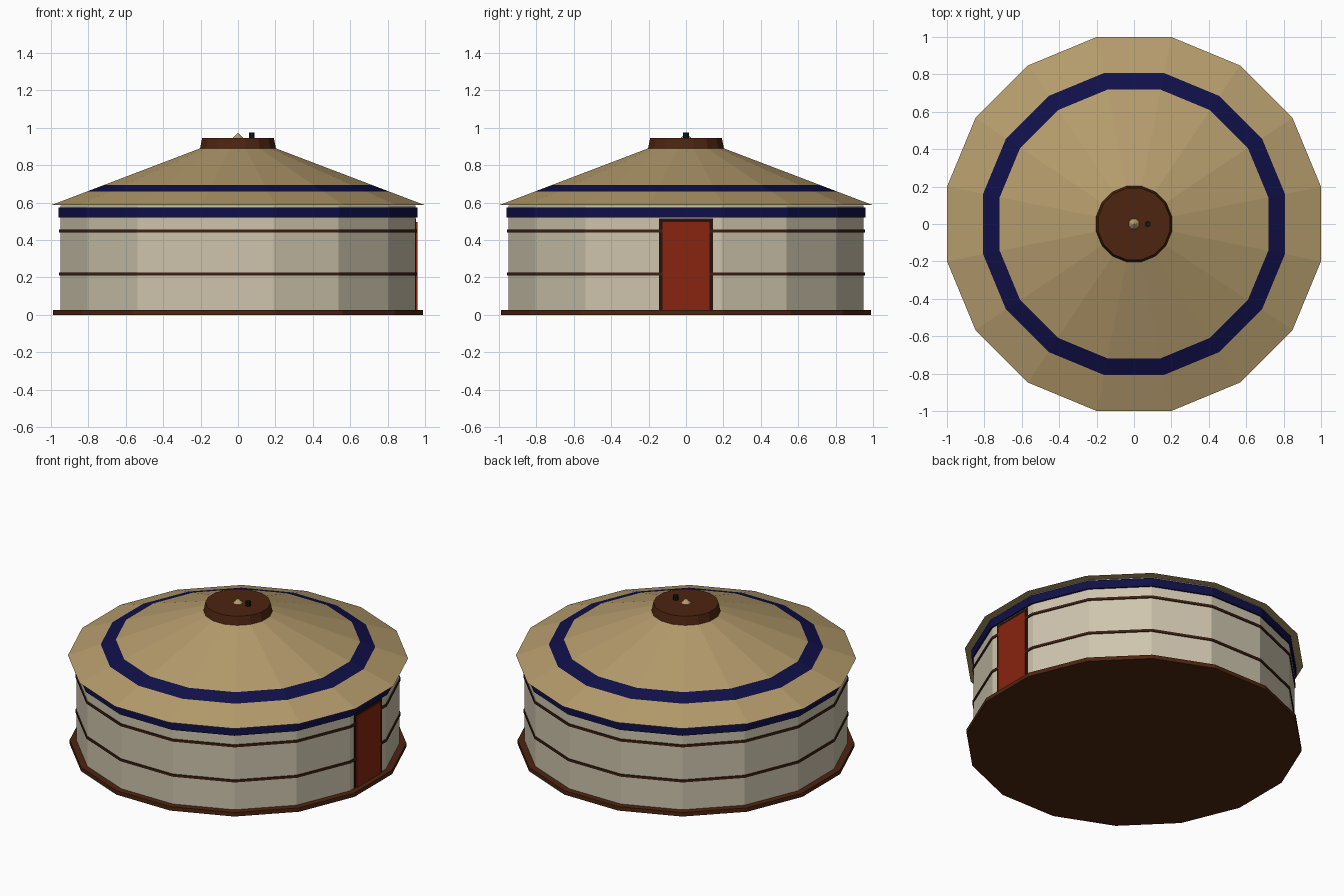
import bpy, bmesh, math

if "Cube" in bpy.data.objects:
    bpy.data.objects.remove(bpy.data.objects["Cube"])

SIDES = 16


def material(name, rgb):
    m = bpy.data.materials.new(name)
    m.diffuse_color = (*rgb, 1)
    m.use_nodes = True
    m.node_tree.nodes["Principled BSDF"].inputs["Base Color"].default_value = m.diffuse_color
    return m


CREAM = material("cream_felt", (0.62, 0.56, 0.42))
TAN = material("tan_canvas", (0.46, 0.33, 0.15))
BLUE = material("navy_trim", (0.005, 0.005, 0.065))
BROWN = material("brown_wood", (0.075, 0.018, 0.005))
ROPE = material("dark_rope", (0.045, 0.014, 0.006))
RED = material("red_door_paint", (0.25, 0.018, 0.005))
DARK = material("dark_door_frame", (0.018, 0.005, 0.003))
BLACK = material("black_iron", (0.008, 0.008, 0.008))


def lathe(name, profile, mats, sides=SIDES, closed=False, rule=None, loc=(0, 0, 0)):
    """Turn (apothem, z) points into a faceted solid with a flat side facing each axis."""
    bm = bmesh.new()
    k = 1 / math.cos(math.pi / sides)
    rings = []
    for r, z in profile:
        if r == 0:
            rings.append([bm.verts.new((0, 0, z))] * sides)
        else:
            angles = [2 * math.pi * (i + 0.5) / sides for i in range(sides)]
            rings.append([bm.verts.new((r * k * math.cos(a), r * k * math.sin(a), z)) for a in angles])
    pairs = list(zip(rings, rings[1:]))
    if closed:
        pairs.append((rings[-1], rings[0]))
    for low, high in pairs:
        for i in range(sides):
            j = (i + 1) % sides
            quad = list(dict.fromkeys((low[i], low[j], high[j], high[i])))
            bm.faces.new(quad)
    if not closed:
        for ring in (rings[0], rings[-1]):
            if len(set(ring)) > 1:
                bm.faces.new(ring)
    bmesh.ops.recalc_face_normals(bm, faces=bm.faces)
    if rule:
        for f in bm.faces:
            f.material_index = rule(f)
    return finish(name, bm, mats, loc)


def box(name, lo, hi, mat):
    bm = bmesh.new()
    bmesh.ops.create_cube(bm, size=1)
    for v in bm.verts:
        v.co = [l + (c + 0.5) * (h - l) for c, l, h in zip(v.co, lo, hi)]
    return finish(name, bm, [mat])


def finish(name, bm, mats, loc=(0, 0, 0)):
    mesh = bpy.data.meshes.new(name)
    bm.to_mesh(mesh)
    bm.free()
    for m in mats:
        mesh.materials.append(m)
    ob = bpy.data.objects.new(name, mesh)
    ob.location = loc
    bpy.context.collection.objects.link(ob)
    return ob


def band(name, inner, outer, z0, z1, mat):
    lathe(name, [(inner, z0), (outer, z0), (outer, z1), (inner, z1)], [mat], closed=True)


# Floor platform and felt wall
lathe("floor_platform", [(0.99, 0), (0.99, 0.026)], [BROWN])
lathe("felt_wall", [(0.95, 0.02), (0.95, 0.585)], [CREAM])

# Trim under the eave and two ropes around the wall
band("eave_trim", 0.94, 0.96, 0.52, 0.575, BLUE)
for label, z in (("lower", 0.217), ("upper", 0.449)):
    band(label + "_rope", 0.94, 0.956, z - 0.008, z + 0.008, ROPE)

# Roof, with a stripe cut into the slope
def roof_z(r):
    return 0.586 + (1 - r) * 0.381


def in_stripe(face):
    z = face.calc_center_median().z
    return 1 if roof_z(0.807) < z < roof_z(0.718) else 0


lathe("roof", [(r, roof_z(r)) for r in (1.0, 0.807, 0.718, 0.19)], [TAN, BLUE], rule=in_stripe)

# Crown ring, finial and stove pipe
lathe("crown_ring", [(0.203, 0.888), (0.192, 0.945)], [BROWN])
lathe("finial", [(0.03, 0.943), (0, 0.973)], [TAN], sides=8)
lathe("stove_pipe", [(0.015, 0.935), (0.015, 0.975)], [BLACK], sides=8, loc=(0.074, 0, 0))

# Door on the +x side: jambs, lintel and panel
for side, y in (("left", -0.134), ("right", 0.134)):
    box(side + "_door_jamb", (0.93, y - 0.01, 0.024), (0.952, y + 0.01, 0.516), DARK)
box("door_lintel", (0.93, -0.144, 0.496), (0.952, 0.144, 0.516), DARK)
box("door_panel", (0.93, -0.125, 0.026), (0.959, 0.125, 0.496), RED)
